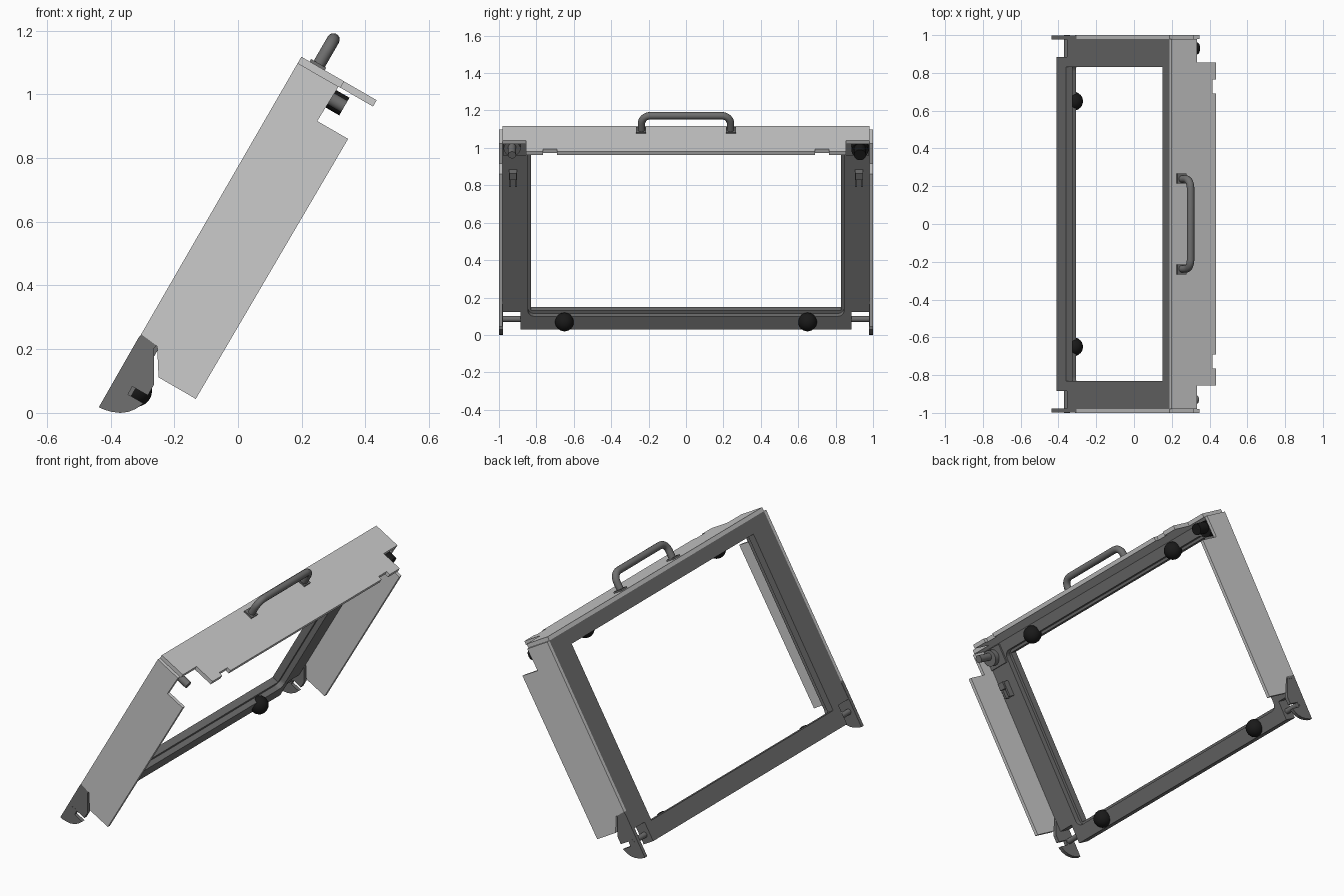
import bpy, bmesh, math
from mathutils import Matrix, Vector

if "Cube" in bpy.data.objects:
    bpy.data.objects.remove(bpy.data.objects["Cube"])

# Parts are modelled upright (x = depth, z = along the frame), then leaned back 30 degrees
LEAN = Matrix.Translation((-0.435, 0, 0.02)) @ Matrix.Rotation(math.radians(30), 4, 'Y')


def material(name, c):
    m = bpy.data.materials.new(name)
    m.diffuse_color = (c, c, c, 1)
    m.use_nodes = True
    m.node_tree.nodes["Principled BSDF"].inputs["Base Color"].default_value = m.diffuse_color
    return m


BLACK, DARK = material("rubber", 0.01), material("dark_metal", 0.16)


def finish(name, bm, mat=None, smooth=False, matrix=LEAN):
    bmesh.ops.recalc_face_normals(bm, faces=bm.faces)
    me = bpy.data.meshes.new(name)
    bm.to_mesh(me)
    bm.free()
    ob = bpy.data.objects.new(name, me)
    bpy.context.collection.objects.link(ob)
    ob.matrix_world = matrix
    if mat:
        me.materials.append(mat)
    if smooth:
        bpy.ops.object.select_all(action='DESELECT')
        ob.select_set(True)
        bpy.context.view_layer.objects.active = ob
        bpy.ops.object.shade_smooth_by_angle(angle=math.radians(35))
    return ob


def prism(name, loops, axis, a, b, mat=None, matrix=LEAN):
    """Extrude an outline (with optional holes) along an axis from a to b."""
    bm = bmesh.new()
    k = 'xyz'.index(axis)
    for loop in loops:
        vs = []
        for p in loop:
            co = list(p)
            co.insert(k, a)
            vs.append(bm.verts.new(co))
        for i in range(len(vs)):
            bm.edges.new((vs[i - 1], vs[i]))
    bmesh.ops.triangle_fill(bm, edges=bm.edges[:], use_beauty=True)
    r = bmesh.ops.extrude_face_region(bm, geom=bm.faces[:])
    d = Vector((0, 0, 0))
    d[k] = b - a
    bmesh.ops.translate(bm, vec=d, verts=[v for v in r['geom'] if isinstance(v, bmesh.types.BMVert)])
    return finish(name, bm, mat, matrix=matrix)


def box(name, x, y, z, mat=None):
    y = sorted(y)
    return prism(name, [[(y[0], z[0]), (y[1], z[0]), (y[1], z[1]), (y[0], z[1])]], 'x', *x, mat)


def cylinder(name, axis, r, p, a, b, mat=None):
    """p is the centre in the two remaining axes."""
    k = 'xyz'.index(axis)
    c = list(p)
    c.insert(k, (a + b) / 2)
    rot = {'x': Matrix.Rotation(math.pi / 2, 4, 'Y'), 'y': Matrix.Rotation(math.pi / 2, 4, 'X'),
           'z': Matrix()}[axis]
    bm = bmesh.new()
    bmesh.ops.create_cone(bm, cap_ends=True, segments=28, radius1=r, radius2=r,
                          depth=abs(b - a), matrix=Matrix.Translation(c) @ rot)
    return finish(name, bm, mat, True)


def mirrored(half):
    return half + [(-p, q) for p, q in reversed(half)]


def rounded(w, lo, hi, r):
    pts = []
    for cy, cz, s in ((w - r, hi - r, 0), (r - w, hi - r, 90), (r - w, lo + r, 180), (w - r, lo + r, 270)):
        pts += [(cy + r * math.cos(math.radians(s + t)), cz + r * math.sin(math.radians(s + t)))
                for t in range(0, 91, 15)]
    return pts


# Window frame: back layer with sharp opening, front layer with wider rounded opening
outline = mirrored([(0.885, 0.05), (0.885, 0.16), (0.98, 0.16), (0.98, 1.245)])
prism("frame_back", [outline, mirrored([(0.83, 0.15), (0.83, 1.17)])], 'x', 0, 0.04, DARK)
prism("frame_front", [outline, rounded(0.845, 0.132, 1.185, 0.035)], 'x', 0.04, 0.07, DARK)

# Top plate with cut corners and front-edge notches
edge = [(0.98, 0), (0.98, 0.155), (0.855, 0.155), (0.855, 0.273), (0.765, 0.273),
        (0.765, 0.25), (0.69, 0.25), (0.69, 0.273)]
prism("top_plate", [[(x, y) for y, x in mirrored(edge)]], 'z', 1.245, 1.268)

# Foot outline in world x, z: rocker bottom with a slot leading to the pin
foot = [(-0.437, 0.018), (-0.42, 0.01), (-0.395, 0.003), (-0.37, 0), (-0.345, 0.003),
        (-0.32, 0.013), (-0.297, 0.03), (-0.345, 0.058), (-0.332, 0.083), (-0.283, 0.055),
        (-0.263, 0.09), (-0.263, 0.215), (-0.31, 0.24)]
panel = [(0, 0.262), (0, 1.245), (0.152, 1.245), (0.144, 1.118), (0.256, 1.118),
         (0.25, 0.172), (0.115, 0.172), (0.062, 0.255)]
panel[2] = (0.148, 1.245)

for s, side in ((-1, "near"), (1, "far")):
    # Side panel, foot and hinge pin
    prism("side_panel_" + side, [panel], 'y', s * 0.98, s)
    prism("foot_" + side, [foot], 'y', s * 0.978, s * 0.999, DARK, Matrix())
    box("foot_cap_" + side, (0, 0.058), (s * 0.95, s), (0.245, 0.262), DARK)
    cylinder("foot_pin_" + side, 'y', 0.016, (0.037, 0.096), s * 0.88, s, DARK)

    # Corner mount and clip on the front of the side bars
    box("corner_mount_" + side, (0.07, 0.08), (s * 0.855, s * 0.978), (1.13, 1.24), DARK)
    for t in (-1, 1):
        c = s * 0.925 + t * 0.016
        box("clip_leg_" + side, (0.07, 0.105), (c - 0.006, c + 0.006), (0.95, 1.04), DARK)
    box("clip_bridge_" + side, (0.07, 0.115), (s * 0.925 - 0.02, s * 0.925 + 0.02), (1.0, 1.04), DARK)

    # Rubber bumpers on bottom and top bars
    for nm, y, z in (("lower", 0.65, 0.1), ("upper", 0.6, 1.19)):
        bm = bmesh.new()
        bmesh.ops.create_uvsphere(bm, u_segments=24, v_segments=14, radius=0.05,
                                  matrix=Matrix.Translation((0.075, s * y, z)))
        finish(nm + "_bumper_" + side, bm, BLACK, True)

    # Handle base
    box("handle_base_" + side, (0.03, 0.085), (s * 0.215, s * 0.268), (1.268, 1.277), DARK)

# Locking knob on one corner, rubber stop on the other
cylinder("knob_collar", 'x', 0.045, (-0.93, 1.19), 0.08, 0.11, DARK)
cylinder("knob_shaft", 'x', 0.021, (-0.93, 1.2), 0.1, 0.195, DARK)
cylinder("rubber_stop", 'x', 0.045, (0.93, 1.19), 0.08, 0.13, BLACK)
cylinder("rubber_stop_tip", 'x', 0.032, (0.93, 1.2), 0.12, 0.195, BLACK)

# Carry handle: bevelled path with rounded bends
arc = [(0.19 + 0.048 * math.cos(math.radians(t)), 1.317 + 0.048 * math.sin(math.radians(t)))
       for t in range(0, 91, 15)]
path = mirrored([(0.238, 1.265)] + arc)
cu = bpy.data.curves.new("carry_handle", 'CURVE')
cu.dimensions = '3D'
cu.bevel_depth = 0.02
cu.bevel_resolution = 5
cu.use_fill_caps = True
sp = cu.splines.new('POLY')
sp.points.add(len(path) - 1)
for p, (y, z) in zip(sp.points, path):
    p.co = (0.06, y, z, 1)
handle = bpy.data.objects.new("carry_handle", cu)
bpy.context.collection.objects.link(handle)
handle.matrix_world = LEAN
cu.materials.append(DARK)
